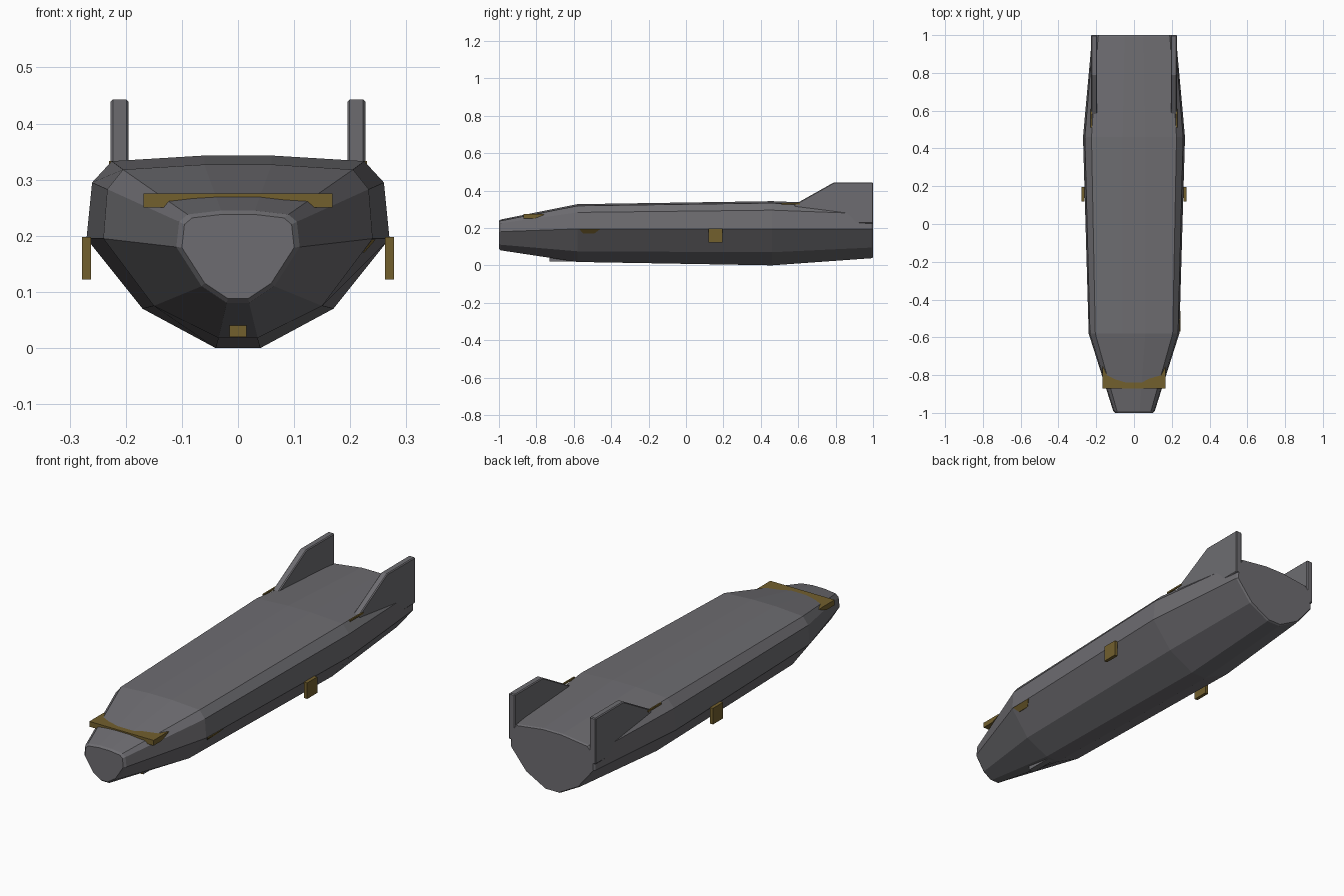
import bpy, bmesh

cube = bpy.data.objects.get("Cube")
if cube:
    bpy.data.objects.remove(cube, do_unlink=True)


def material(name, rgb):
    m = bpy.data.materials.new(name)
    m.use_nodes = True
    m.diffuse_color = (*rgb, 1)
    m.node_tree.nodes["Principled BSDF"].inputs["Base Color"].default_value = (*rgb, 1)
    return m


grey = material("hull grey", (0.155, 0.152, 0.165))
ochre = material("dark ochre", (0.17, 0.115, 0.027))


def loft(name, rings, *mats):
    """Skin a list of equal-length closed rings and cap both ends."""
    bm = bmesh.new()
    loops = [[bm.verts.new(p) for p in ring] for ring in rings]
    n = len(loops[0])
    for a, b in zip(loops, loops[1:]):
        for i in range(n):
            j = (i + 1) % n
            bm.faces.new((a[i], a[j], b[j], b[i]))
    bm.faces.new(loops[0][::-1])
    bm.faces.new(loops[-1])
    bmesh.ops.recalc_face_normals(bm, faces=bm.faces)
    mesh = bpy.data.meshes.new(name)
    bm.to_mesh(mesh)
    bm.free()
    for m in mats:
        mesh.materials.append(m)
    ob = bpy.data.objects.new(name, mesh)
    bpy.context.scene.collection.objects.link(ob)
    return ob


def slab(name, outline, x0, x1, *mats):
    """Extrude a (y, z) outline from x0 to x1."""
    return loft(name, [[(x, y, z) for y, z in outline] for x in (x0, x1)], *mats)


def rect(y0, y1, z0, z1):
    return [(y0, z0), (y1, z0), (y1, z1), (y0, z1)]


def section(y, half):
    right = [(x, y, z) for x, z in half]
    return right + [(-x, y, z) for x, z in reversed(half)]


# Hull: half sections from keel to roof, nose to tail
nose = [(0.02, 0.08), (0.065, 0.11), (0.11, 0.18), (0.105, 0.225), (0.09, 0.238), (0.03, 0.245)]
shoulder = [(0.035, 0.018), (0.15, 0.075), (0.24, 0.195), (0.233, 0.283), (0.205, 0.318), (0.06, 0.327)]
widest = [(0.04, 0), (0.17, 0.07), (0.27, 0.195), (0.26, 0.295), (0.225, 0.333), (0.06, 0.343)]
tail = [(0.035, 0.038), (0.14, 0.095), (0.222, 0.195), (0.216, 0.275), (0.19, 0.304), (0.05, 0.322)]


def inset(half, mid, k):
    return [(x * k, mid + (z - mid) * k) for x, z in half]


loft("hull", [
    section(-1, inset(nose, 0.17, 0.91)), section(-0.99, nose),
    section(-0.58, shoulder), section(0.46, widest),
    section(0.992, tail), section(1, inset(tail, 0.19, 0.97))], grey)

# Brow plate across the nose
slab("brow_plate", [(-0.87, 0.25), (-0.81, 0.25), (-0.755, 0.272), (-0.77, 0.275), (-0.87, 0.275)],
     -0.168, 0.168, ochre)

# Keel skid with a coloured front end
skid = slab("keel_skid", rect(-0.73, -0.5, 0.02, 0.04), -0.015, 0.015, grey, ochre)
for f in skid.data.polygons:
    f.material_index = int(f.normal.y < -0.9)

# Paired tail fins, fin-root plates and side plates
fin_outline = [(0.58, 0.225), (1, 0.225), (1, 0.443), (0.79, 0.443), (0.58, 0.325)]
for side, s in (("left", 1), ("right", -1)):
    fin = slab(side + "_tail_fin", fin_outline, s * 0.195, s * 0.227, grey)
    bevel = fin.modifiers.new("edge bevel", "BEVEL")
    bevel.width = 0.004
    bevel.segments = 1
    slab(side + "_side_plate", rect(0.12, 0.195, 0.122, 0.198), s * 0.262, s * 0.278, ochre)
    slab(side + "_fin_root_plate", [(0.51, 0.325), (0.61, 0.325), (0.61, 0.333), (0.51, 0.333)],
         s * 0.223, s * 0.23, ochre)

# Small flush patch low on the left shoulder
low, high = (0.222, 0.17), (0.242, 0.193)
loft("left_shoulder_patch", [
    [(low[0] + d, -0.55, low[1]), (low[0] + d, -0.49, low[1]),
     (high[0] + d, -0.46, high[1]), (high[0] + d, -0.57, high[1])]
    for d in (-0.005, 0.003)], ochre)
